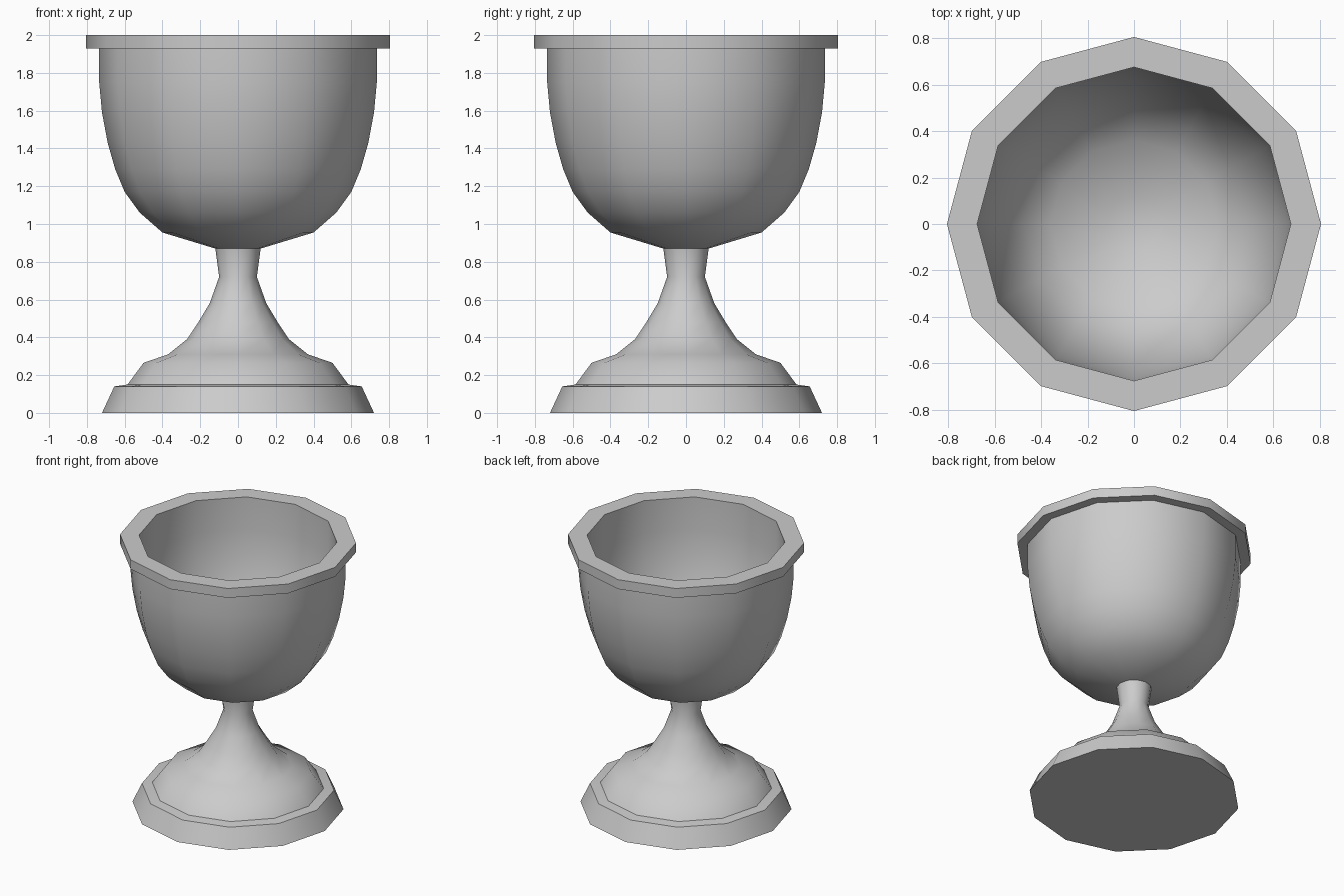
import bpy, bmesh
from math import tau, cos, sin, radians

SIDES = 12

cube = bpy.data.objects.get("Cube")
if cube:
    bpy.data.objects.remove(cube, do_unlink=True)

stone = bpy.data.materials.new("light_grey")
stone.use_nodes = True
grey = (0.6, 0.6, 0.6, 1)
stone.diffuse_color = grey
stone.node_tree.nodes["Principled BSDF"].inputs["Base Color"].default_value = grey


def lathe(name, profile):
    """Revolve (radius, height) points; a zero radius closes to a pole."""
    bm = bmesh.new()
    rings = []
    for r, z in profile:
        if r == 0:
            rings.append([bm.verts.new((0, 0, z))] * SIDES)
        else:
            rings.append([bm.verts.new((r * cos(tau * i / SIDES), r * sin(tau * i / SIDES), z))
                          for i in range(SIDES)])
    for low, high in zip(rings, rings[1:]):
        for i in range(SIDES):
            j = (i + 1) % SIDES
            corners = dict.fromkeys((low[i], low[j], high[j], high[i]))
            bm.faces.new(list(corners))
    bmesh.ops.recalc_face_normals(bm, faces=bm.faces)
    mesh = bpy.data.meshes.new(name)
    bm.to_mesh(mesh)
    bm.free()
    mesh.materials.append(stone)
    obj = bpy.data.objects.new(name, mesh)
    bpy.context.collection.objects.link(obj)
    bpy.ops.object.select_all(action="DESELECT")
    obj.select_set(True)
    bpy.context.view_layer.objects.active = obj
    bpy.ops.object.shade_smooth_by_angle(angle=radians(38))
    return obj


# Foot: sloped plinth, stepped dome and flared stem
lathe("foot_and_stem", [
    (0, 0), (0.72, 0), (0.655, 0.14), (0.585, 0.15), (0.5, 0.265),
    (0.37, 0.31), (0.27, 0.39), (0.21, 0.48), (0.15, 0.58),
    (0.1, 0.72), (0.12, 0.87), (0, 0.88)])

# Bowl: outer wall, overhanging rim, then the hollow inside
lathe("bowl", [
    (0, 0.865), (0.12, 0.87), (0.4, 0.955), (0.52, 1.06), (0.6, 1.17),
    (0.65, 1.29), (0.69, 1.43), (0.72, 1.59), (0.735, 1.75), (0.735, 1.93),
    (0.805, 1.93), (0.805, 2), (0.675, 2), (0.675, 1.76), (0.66, 1.6),
    (0.63, 1.44), (0.59, 1.31), (0.54, 1.2), (0.47, 1.1),
    (0.36, 1.01), (0.12, 0.93), (0, 0.92)])
